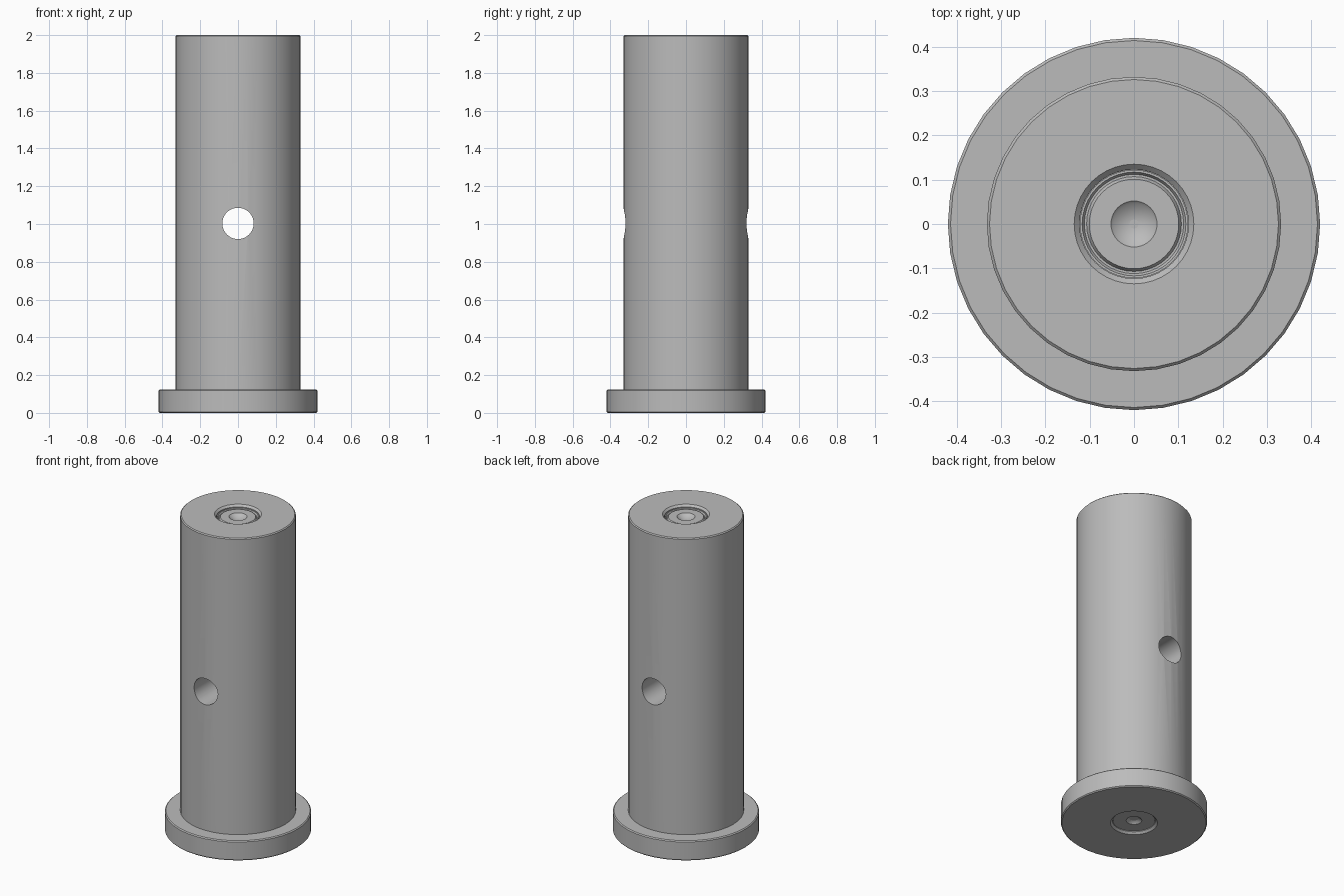
import bpy, bmesh, math

cube = bpy.data.objects.get("Cube")
if cube:
    bpy.data.objects.remove(cube, do_unlink=True)

SIDES = 40
BODY_R, FLANGE_R, FLANGE_TOP = 0.332, 0.42, 0.125
CHAMFER = 0.006

steel = bpy.data.materials.new("steel grey")
GREY = (0.5, 0.5, 0.5, 1)
steel.use_nodes = True
steel.diffuse_color = GREY
steel.node_tree.nodes["Principled BSDF"].inputs["Base Color"].default_value = GREY


def lathe(name, profile):
    """Revolve (radius, height) points that start and end on the axis."""
    bm = bmesh.new()
    verts = [bm.verts.new((r, 0, z)) for r, z in profile]
    edges = [bm.edges.new(pair) for pair in zip(verts, verts[1:])]
    bmesh.ops.spin(bm, geom=verts + edges, cent=(0, 0, 0), axis=(0, 0, 1),
                   angle=math.tau, steps=SIDES, use_duplicate=False)
    bmesh.ops.remove_doubles(bm, verts=bm.verts, dist=0.0001)
    bmesh.ops.recalc_face_normals(bm, faces=bm.faces)
    mesh = bpy.data.meshes.new(name)
    bm.to_mesh(mesh)
    bm.free()
    mesh.materials.append(steel)
    obj = bpy.data.objects.new(name, mesh)
    bpy.context.collection.objects.link(obj)
    return obj


def smooth(obj):
    bpy.ops.object.select_all(action="DESELECT")
    obj.select_set(True)
    bpy.context.view_layer.objects.active = obj
    bpy.ops.object.shade_smooth_by_angle(angle=math.radians(30))


# Pin: flange, shank and a shallow counterbore at each end
pin = lathe("flanged_pin", [
    (0, 0.03), (0.123, 0.03), (0.123, 0.012), (0.135, 0),
    (FLANGE_R - CHAMFER, 0), (FLANGE_R, CHAMFER),
    (FLANGE_R, FLANGE_TOP - CHAMFER), (FLANGE_R - CHAMFER, FLANGE_TOP),
    (BODY_R, FLANGE_TOP), (BODY_R, 2 - CHAMFER), (BODY_R - CHAMFER, 2),
    (0.135, 2), (0.123, 1.988), (0.123, 1.96), (0, 1.96)])

# Cross hole bored front to back
bpy.ops.mesh.primitive_cylinder_add(vertices=SIDES, radius=0.083, depth=1,
                                    location=(0, 0, 1.003),
                                    rotation=(math.pi / 2, 0, 0))
drill = bpy.context.object
drill.name = "cross_hole_cutter"
drill.data.materials.append(steel)
cut = pin.modifiers.new("cross hole", "BOOLEAN")
cut.operation, cut.object, cut.solver = "DIFFERENCE", drill, "EXACT"
bpy.context.view_layer.objects.active = pin
bpy.ops.object.modifier_apply(modifier=cut.name)
bpy.data.objects.remove(drill, do_unlink=True)

# Top insert: outer ring, narrow groove, raised centre with a conical dimple
top_insert = lathe("top_insert", [
    (0, 1.95), (0.122, 1.95), (0.122, 1.982), (0.117, 1.982), (0.112, 1.974),
    (0.107, 1.974), (0.101, 1.984), (0.052, 1.984), (0.046, 1.978),
    (0, 1.955)])

# Bottom insert: flat plug with a small conical dimple
bottom_insert = lathe("bottom_insert", [
    (0, 0.05), (0.122, 0.05), (0.122, 0.016), (0.045, 0.016),
    (0.04, 0.021), (0, 0.045)])

for part in (pin, top_insert, bottom_insert):
    smooth(part)
